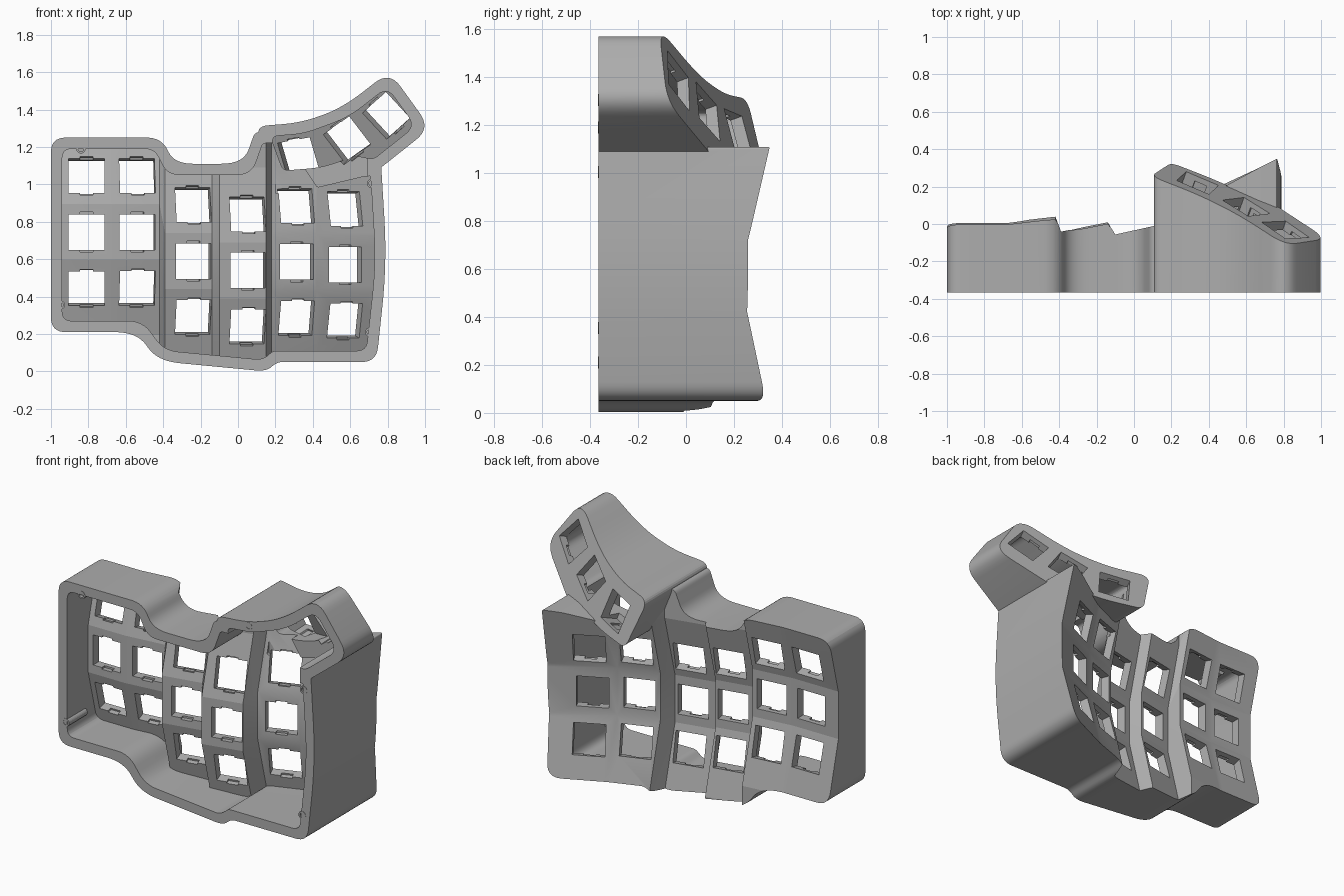
import bpy, bmesh
from math import radians
from mathutils import Vector, Matrix

cube = bpy.data.objects.get("Cube")
if cube:
    bpy.data.objects.remove(cube, do_unlink=True)

grey = bpy.data.materials.new("plain grey")
grey.use_nodes = True
colour = (0.42, 0.42, 0.42, 1)
grey.diffuse_color = colour
grey.node_tree.nodes["Principled BSDF"].inputs["Base Color"].default_value = colour

FRONT = -0.365
WALL = 0.06


def make_object(name, bm):
    bmesh.ops.recalc_face_normals(bm, faces=bm.faces)
    mesh = bpy.data.meshes.new(name)
    bm.to_mesh(mesh)
    bm.free()
    mesh.materials.append(grey)
    obj = bpy.data.objects.new(name, mesh)
    bpy.context.collection.objects.link(obj)
    return obj


def boolean(target, cutter, operation):
    """Apply a boolean and throw the cutter away."""
    mod = target.modifiers.new("cut", "BOOLEAN")
    mod.operation, mod.solver, mod.object = operation, "EXACT", cutter
    bpy.context.view_layer.objects.active = target
    bpy.ops.object.modifier_apply(modifier=mod.name)
    bpy.data.objects.remove(cutter, do_unlink=True)
    return target


def inset(corners, d):
    pts = [Vector(c[:2]) for c in corners]
    area = sum(a.x * b.y - b.x * a.y for a, b in zip(pts, pts[1:] + pts[:1]))
    side = 1 if area > 0 else -1
    out = []
    for i, p in enumerate(pts):
        a = (p - pts[i - 1]).normalized()
        b = (pts[(i + 1) % len(pts)] - p).normalized()
        n1, n2 = Vector((-a.y, a.x)) * side, Vector((-b.y, b.x)) * side
        q = p + (n1 + n2) * (d / (1 + n1.dot(n2)))
        out.append((q.x, q.y, corners[i][2] * 0.65))
    return out


def rounded(corners, steps=8):
    """Replace every corner (x, z, radius) with a short curve."""
    pts = [Vector(c[:2]) for c in corners]
    out = []
    for i, p in enumerate(pts):
        before, after = pts[i - 1] - p, pts[(i + 1) % len(pts)] - p
        r = corners[i][2]
        a = p + before.normalized() * min(r, before.length * 0.45)
        b = p + after.normalized() * min(r, after.length * 0.45)
        for k in range(steps + 1):
            t = k / steps
            out.append(a * (1 - t) ** 2 + p * (2 * t * (1 - t)) + b * t * t)
    return out


def prism(name, corners, y0, y1):
    bm = bmesh.new()
    face = bm.faces.new([bm.verts.new((p.x, y0, p.y)) for p in rounded(corners)])
    top = bmesh.ops.extrude_face_region(bm, geom=[face])["geom"]
    verts = [g for g in top if isinstance(g, bmesh.types.BMVert)]
    bmesh.ops.translate(bm, vec=(0, y1 - y0, 0), verts=verts)
    return make_object(name, bm)


def slab(name, xs, zs_at, height, drop):
    """Solid lying in front of a height surface."""
    bm = bmesh.new()
    top = [[bm.verts.new((x, height(x, z) - drop, z)) for z in zs_at(x)] for x in xs]
    low = [[bm.verts.new((v.co.x, -0.8, v.co.z)) for v in row] for row in top]
    n, m = len(top), len(top[0])
    for i in range(n - 1):
        for j in range(m - 1):
            for g in (top, low):
                bm.faces.new((g[i][j], g[i + 1][j], g[i + 1][j + 1], g[i][j + 1]))
        for j in (0, m - 1):
            bm.faces.new((top[i][j], top[i + 1][j], low[i + 1][j], low[i][j]))
    for j in range(m - 1):
        for i in (0, n - 1):
            bm.faces.new((top[i][j], top[i][j + 1], low[i][j + 1], low[i][j]))
    bmesh.ops.triangulate(bm, faces=bm.faces)
    return make_object(name, bm)


# Dished key surface: x profile plus bent rows around each column centre
PROFILE = [(-1.2, -.095), (-.68, -.095), (-.42, -.065), (-.39, -.145), (-.14, -.095),
           (-.1, -.16), (.15, -.105), (.18, 0), (.42, .085), (.8, .265), (1.2, .4)]


def column_centre(x):
    for limit, z in ((-.4, .745), (-.12, .59), (.16, .54), (.43, .585)):
        if x < limit:
            return z
    return .57


def key_height(x, z):
    for (xa, ya), (xb, yb) in zip(PROFILE, PROFILE[1:]):
        if xa <= x <= xb:
            y = ya + (yb - ya) * (x - xa) / (xb - xa)
            break
    bend = min(max(abs(z - column_centre(x)) - 0.15, 0), 0.4)
    return y + 0.26 * bend


def key_rows(x):
    c = column_centre(x)
    return [-0.5, c - .55, c - .15, c + .15, c + .55, 2]


def thumb_height(x, z):
    return .26 - .36 * (x - .12) - .37 * (z - 1.27)


# Outlines as (x, z, corner radius)
MAIN = [(-1, .21, .08), (-.54, .21, .12), (-.43, .055, .12), (.15, 0, .06), (.21, .05, .03),
        (.74, .05, .08), (.797, .58, .25), (.765, 1.11, .01), (.66, 1.1, .02), (.45, 1.05, .02),
        (.3, 1.28, .02), (.09, 1.28, .03), (.03, 1.11, .12), (-.34, 1.11, .1),
        (-.41, 1.25, .08), (-1, 1.25, .08)]
THUMB = [(.2, 1.01, .05), (.45, 1.03, .1), (.64, 1.09, .03), (.74, 1.07, .04),
         (1.03, 1.3, .1), (.81, 1.605, .1), (.56, 1.41, .15), (.34, 1.33, .1), (.09, 1.31, .07)]


def body(name, corners, y0, surface, drop):
    xs, rows, height = surface
    obj = prism(name, corners, y0, 0.6)
    return boolean(obj, slab("slab", xs, rows, height, drop), "INTERSECT")


main_surface = ([p[0] for p in PROFILE], key_rows, key_height)
thumb_surface = ([-.5, 1.5], lambda x: (.5, 2), thumb_height)

# Outer shell, then hollow it
shell = body("case_shell", MAIN, FRONT, main_surface, 0)
boolean(shell, body("thumb", THUMB, FRONT, thumb_surface, 0), "UNION")
boolean(shell, body("hollow", inset(MAIN, WALL), -0.6, main_surface, 0.06), "DIFFERENCE")
boolean(shell, body("hollow", inset(THUMB, WALL), -0.6, thumb_surface, 0.06), "DIFFERENCE")
passage = [(.2, .95, .01), (.69, .95, .01), (.69, 1.17, .01), (.2, 1.17, .01)]
boolean(shell, prism("passage", passage, -0.6, 0.025), "DIFFERENCE")

# Key openings as (x, z, turn, surface)
keys = [(x, column_centre(x) + row * 0.287, 0, key_height)
        for x in (-.81, -.545, -.25, .04, .295, .55) for row in (-1, 0, 1)]
keys += [(.34, 1.165, 10, thumb_height), (.6, 1.257, 33, thumb_height),
         (.81, 1.385, 39, thumb_height)]


def key_cutters(width, tall, y0, y1):
    bm = bmesh.new()
    e = 0.01
    for x, z, turn, f in keys:
        sx = (f(x + e, z) - f(x - e, z)) / (2 * e)
        sz = (f(x, z + e) - f(x, z - e)) / (2 * e)
        normal = Vector((-sx, 1, -sz)).normalized()
        across = Vector((1, sx, 0)).normalized()
        up = across.cross(normal)
        frame = Matrix((across, normal, up)).transposed().to_4x4()
        place = Matrix.Translation((x, f(x, z), z)) @ frame @ Matrix.Rotation(radians(-turn), 4, "Y")
        size = Matrix.Diagonal((width, y1 - y0, tall, 1))
        bmesh.ops.create_cube(bm, size=1, matrix=place @ Matrix.Translation((0, (y0 + y1) / 2, 0)) @ size)
    return make_object("key_cutters", bm)


boolean(shell, key_cutters(.19, .19, -.12, .1), "DIFFERENCE")
# Clip notches on the inner side of every opening
boolean(shell, key_cutters(.07, .212, -.1, -.03), "DIFFERENCE")

# Hollow screw posts
posts = []
for x, z in ((-.84, 1.19), (-.95, .355), (.33, 1.305), (.715, 1.005), (.705, .21)):
    bm = bmesh.new()
    place = Matrix.Translation((x, FRONT + 0.09, z)) @ Matrix.Rotation(radians(90), 4, "X")
    bmesh.ops.create_cone(bm, cap_ends=True, segments=24, radius1=.025, radius2=.025,
                          depth=.184, matrix=place)
    cap = min(bm.faces, key=lambda f: f.calc_center_median().y)
    bmesh.ops.inset_region(bm, faces=[cap], thickness=0.01)
    hole = bmesh.ops.extrude_face_region(bm, geom=[cap])["geom"]
    bmesh.ops.delete(bm, geom=[cap], context="FACES_ONLY")
    bmesh.ops.translate(bm, vec=(0, .1, 0), verts=[g for g in hole if isinstance(g, bmesh.types.BMVert)])
    posts.append(make_object("screw_post", bm))

# Smooth the rounded walls, keep the facets crisp
bpy.ops.object.select_all(action="DESELECT")
for obj in [shell] + posts:
    obj.select_set(True)
bpy.context.view_layer.objects.active = shell
bpy.ops.object.shade_smooth_by_angle(angle=radians(14))
